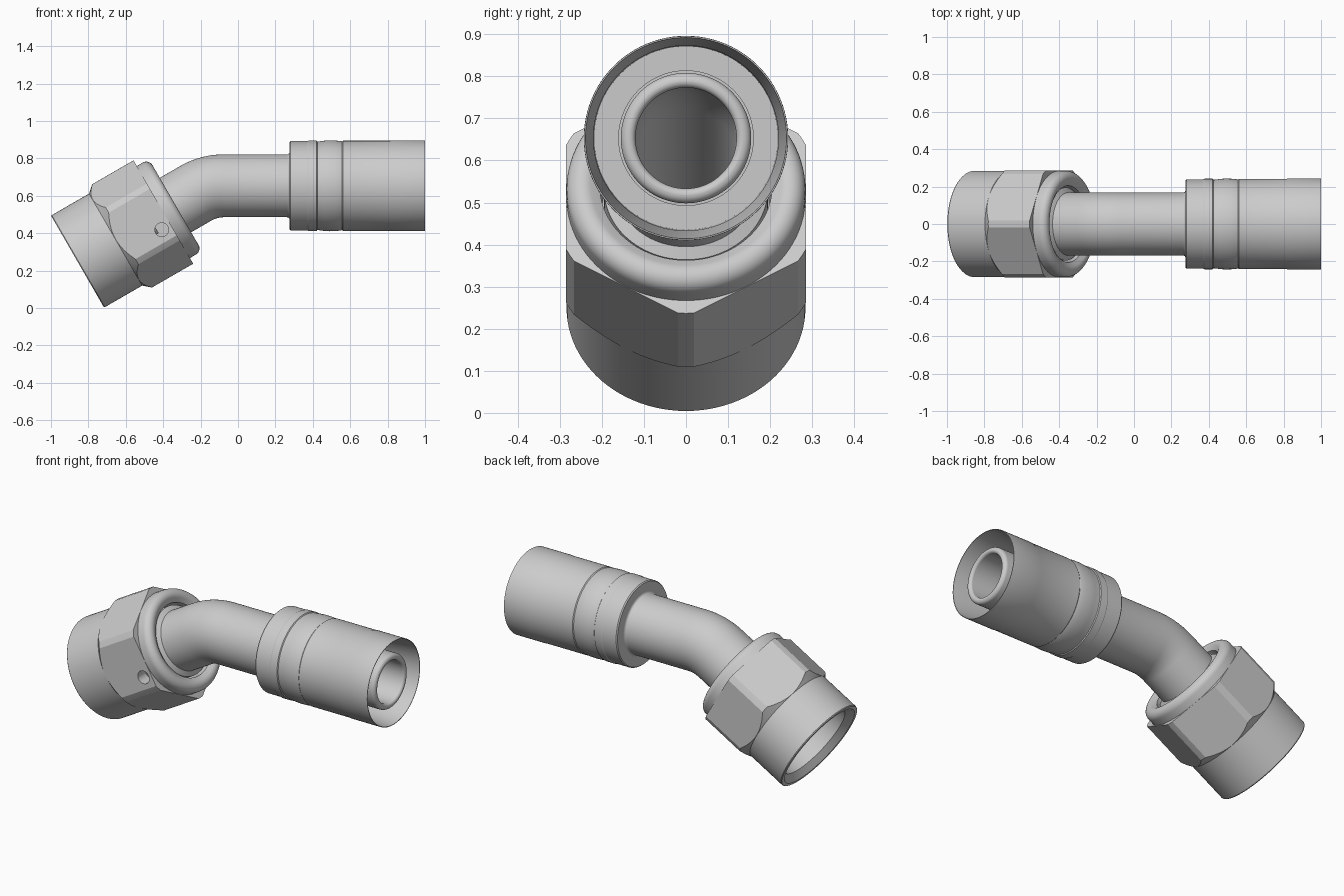
import bpy, bmesh
from math import sin, cos, pi, radians
from mathutils import Vector, Matrix

if "Cube" in bpy.data.objects:
    bpy.data.objects.remove(bpy.data.objects["Cube"])

# Centre line: straight at 30 degrees, a bend, then straight along x
TILT, R = radians(30), 0.3
START = Vector((-0.858, 0, 0.248))
S1 = 0.73
S2 = S1 + R * TILT
U = Vector((cos(TILT), 0, sin(TILT)))
V = Vector((-sin(TILT), 0, cos(TILT)))
CENTRE = START + U * S1 - V * R
XOFF = S2 - CENTRE.x


def frame(s):
    """Point and in-plane normal at distance s along the centre line."""
    phi = min(max((S2 - s) / R, 0), TILT)
    n = Vector((-sin(phi), 0, cos(phi)))
    t = Vector((cos(phi), 0, sin(phi)))
    extra = min(s - S1, 0) + max(s - S2, 0)
    return CENTRE + n * R + t * extra, n


def loft(name, profile, n=96, closed=True):
    """Sweep circles (distance, radius) along the centre line."""
    bm = bmesh.new()
    rings = []
    for s, r in profile:
        p, nv = frame(s)
        rings.append([bm.verts.new(p + nv * (r * cos(2 * pi * i / n))
                                   + Vector((0, r * sin(2 * pi * i / n), 0)))
                      for i in range(n)])
    pairs = list(zip(rings, rings[1:]))
    if closed:
        pairs.append((rings[-1], rings[0]))
    else:
        bm.faces.new(rings[0])
        bm.faces.new(rings[-1])
    for a, b in pairs:
        for i in range(n):
            j = (i + 1) % n
            bm.faces.new((a[i], a[j], b[j], b[i]))
    return finish(name, bm)


def finish(name, bm):
    bmesh.ops.recalc_face_normals(bm, faces=bm.faces)
    me = bpy.data.meshes.new(name)
    bm.to_mesh(me)
    bm.free()
    ob = bpy.data.objects.new(name, me)
    bpy.context.collection.objects.link(ob)
    return ob


def activate(ob):
    bpy.ops.object.select_all(action='DESELECT')
    ob.select_set(True)
    bpy.context.view_layer.objects.active = ob


def cut(ob, tool, op):
    m = ob.modifiers.new("cut", 'BOOLEAN')
    m.operation, m.object, m.solver = op, tool, 'EXACT'
    activate(ob)
    bpy.ops.object.modifier_apply(modifier=m.name)
    bpy.data.objects.remove(tool)


def arc(s, r, rad, a0, a1, k=8):
    """Profile arc; angle 0 points along the path, 90 outward."""
    return [(s + rad * cos(radians(a0 + (a1 - a0) * i / k)),
             r + rad * sin(radians(a0 + (a1 - a0) * i / k))) for i in range(k + 1)]


# Swivel nut: turned body with rounded collar, trimmed by a hex prism
nut = loft("swivel_nut",
           [(0, 0.262), (0, 0.28), (0.005, 0.284), (0.235, 0.284), (0.275, 0.319),
            (0.53, 0.319), (0.53, 0.284)]
           + arc(0.567, 0.246, 0.038, 90, -30, 10)
           + [(0.585, 0.205), (0.45, 0.2), (0.45, 0.226), (0.035, 0.226)])
hexa = loft("hex_cutter", [(-0.1, 0.285 / cos(pi / 6)), (0.7, 0.285 / cos(pi / 6))], 6, False)
cut(nut, hexa, 'INTERSECT')

# Small blind hole in the front flat
bm = bmesh.new()
pos = START + U * 0.475 - V * 0.078 + Vector((0, -0.31, 0))
bmesh.ops.create_cone(bm, cap_ends=True, segments=32, radius1=0.037, radius2=0.037, depth=0.2,
                      matrix=Matrix.Translation(pos) @ Matrix.Rotation(pi / 2, 4, 'X'))
cut(nut, finish("hole_cutter", bm), 'DIFFERENCE')

# Bent tube: seat inside the nut at one end, hose nipple at the other
bend = [S1 + (S2 - S1) * i / 16 for i in range(17)]
tip = 0.985 + XOFF
tube = loft("bent_tube",
            [(0.28, 0.12), (0.28, 0.16), (0.35, 0.224), (0.44, 0.224), (0.46, 0.195),
             (0.57, 0.195), (0.585, 0.168)]
            + [(s, 0.168) for s in bend]
            + arc(0.262 + XOFF, 0.182, 0.014, 270, 360, 5)
            + [(0.30 + XOFF, 0.182), (0.30 + XOFF, 0.155)]
            + arc(tip - 0.02, 0.135, 0.02, 90, 0)
            + arc(tip - 0.015, 0.135, 0.015, 0, -90)
            + [(s, 0.12) for s in reversed(bend)])

# Crimp ferrule: thin open sleeve with shallow bands
ferrule = loft("crimp_ferrule",
               [(x + XOFF, r) for x, r in [
                   (0.276, 0.16), (0.276, 0.234), (0.282, 0.239), (0.372, 0.239),
                   (0.378, 0.242), (0.42, 0.242), (0.424, 0.237), (0.432, 0.237),
                   (0.46, 0.241), (0.49, 0.243), (0.52, 0.242), (0.55, 0.239),
                   (0.556, 0.237), (0.561, 0.241), (0.815, 0.241), (0.819, 0.2425),
                   (1.0, 0.2425), (1.0, 0.239), (0.82, 0.22), (0.40, 0.218), (0.40, 0.16)]])

for ob in (nut, tube, ferrule):
    activate(ob)
    bpy.ops.object.shade_smooth_by_angle(angle=radians(25))
